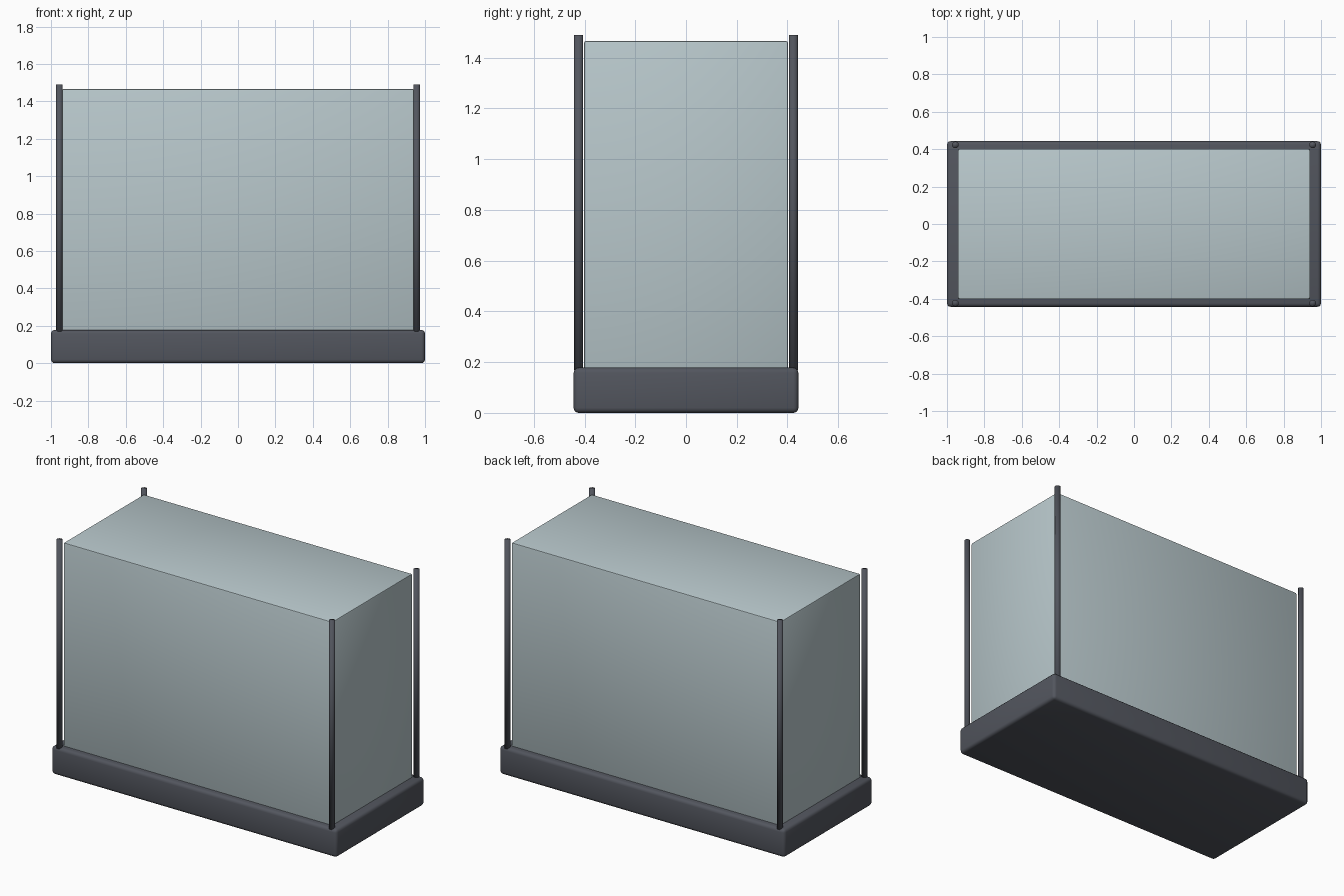
import bpy

default = bpy.data.objects.get("Cube")
if default:
    bpy.data.objects.remove(default, do_unlink=True)


def make_material(name, rgb):
    mat = bpy.data.materials.new(name)
    mat.use_nodes = True
    mat.diffuse_color = (*rgb, 1)
    mat.node_tree.nodes["Principled BSDF"].inputs["Base Color"].default_value = (*rgb, 1)
    return mat


charcoal = make_material("charcoal metal", (0.085, 0.092, 0.112))
pale_glass = make_material("pale glass", (0.48, 0.575, 0.60))


def rounded_box(name, half_x, half_y, bottom, top, radius, segments, mat):
    bpy.ops.mesh.primitive_cube_add(size=2, location=(0, 0, (bottom + top) / 2))
    obj = bpy.context.object
    obj.name = name
    obj.scale = (half_x, half_y, (top - bottom) / 2)
    bpy.ops.object.transform_apply(location=False, rotation=False, scale=True)
    bevel = obj.modifiers.new("rounded edges", "BEVEL")
    bevel.width = radius
    bevel.segments = segments
    bpy.ops.object.modifier_apply(modifier=bevel.name)
    bpy.ops.object.shade_smooth_by_angle()
    obj.data.materials.append(mat)
    return obj


# Plinth and the glass case standing on it
rounded_box("base", 1.0, 0.443, 0, 0.178, 0.02, 3, charcoal)
rounded_box("glass_case", 0.942, 0.402, 0.17, 1.466, 0.008, 2, pale_glass)

# Slim round corner posts, slightly taller than the glass
post_bottom, post_top = 0.17, 1.49
for side, sx in (("left", 1), ("right", -1)):
    for end, sy in (("front", -1), ("back", 1)):
        bpy.ops.mesh.primitive_cylinder_add(
            vertices=12, radius=0.018, depth=post_top - post_bottom,
            location=(sx * 0.955, sy * 0.423, (post_bottom + post_top) / 2))
        post = bpy.context.object
        post.name = f"{end}_{side}_post"
        post.data.materials.append(charcoal)
        # Soft normals carry over the caps
        bpy.ops.object.shade_smooth()
